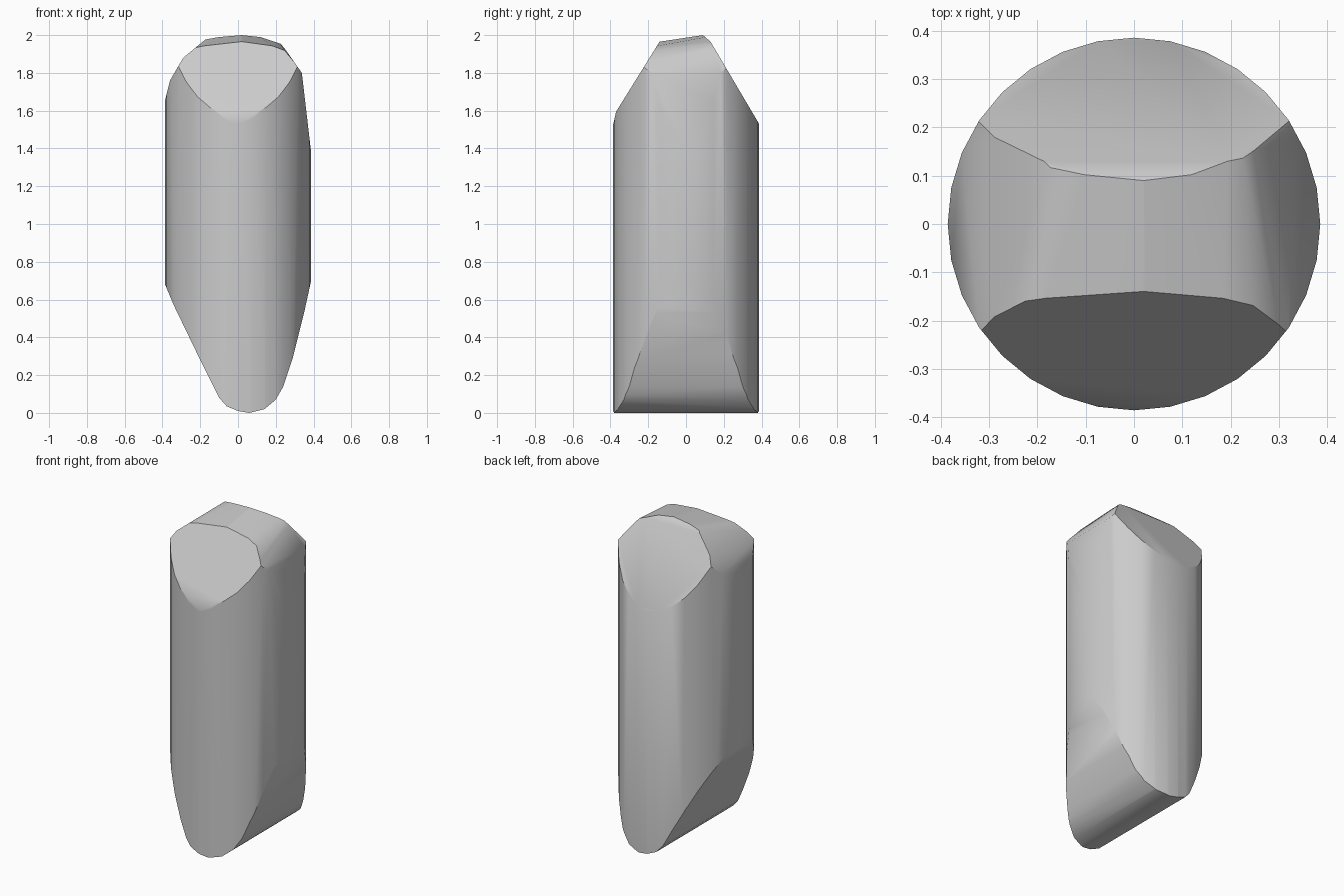
import bpy, bmesh, math
from mathutils import Vector

cube = bpy.data.objects.get("Cube")
if cube:
    bpy.data.objects.remove(cube)

grey = bpy.data.materials.new("plain grey")
grey.use_nodes = True
grey.diffuse_color = (0.6, 0.6, 0.6, 1)
grey.node_tree.nodes["Principled BSDF"].inputs["Base Color"].default_value = (0.6, 0.6, 0.6, 1)


def hull(name, points):
    """Convex solid around the given points."""
    bm = bmesh.new()
    for p in points:
        bm.verts.new(p)
    bmesh.ops.convex_hull(bm, input=bm.verts)
    bmesh.ops.dissolve_limit(bm, angle_limit=0.002, verts=bm.verts, edges=bm.edges)
    bmesh.ops.recalc_face_normals(bm, faces=bm.faces)
    mesh = bpy.data.meshes.new(name)
    bm.to_mesh(mesh)
    bm.free()
    mesh.materials.append(grey)
    obj = bpy.data.objects.new(name, mesh)
    bpy.context.collection.objects.link(obj)
    return obj


# Round body
R = 0.386
ring = [(R * math.cos(i * math.tau / 32), R * math.sin(i * math.tau / 32)) for i in range(32)]
body = hull("rounded_body", [(x, y, z) for x, y in ring for z in (-0.1, 2.1)])

# Front outline: lopsided wedge at the foot, dome at the head (x, z)
front = [(-0.39, 0.69), (-0.34, 0.57), (-0.2, 0.28), (-0.1, 0.08), (-0.06, 0.035),
         (0, 0.01), (0.06, 0), (0.14, 0.02), (0.2, 0.07), (0.24, 0.14), (0.29, 0.29),
         (0.35, 0.53), (0.387, 0.7), (0.387, 1.38), (0.338, 1.8), (0.27, 1.88),
         (0.2, 1.935), (0.02, 2.0), (-0.1, 1.975), (-0.29, 1.88), (-0.36, 1.76), (-0.39, 1.64)]


def top_drop(x, z, y):
    # The crown falls gently toward the front
    return z - 0.15 * (0.09 - y) if z > 1.9 else z


front_cut = hull("front_outline_cutter",
                 [(x, y, top_drop(x, z, y)) for x, z in front for y in (-0.5, 0.5)])

# Side outline: straight sides with sloping shoulders (y, z)
side = [(-0.387, -0.1), (0.387, -0.1), (0.387, 1.53), (0.13, 1.965), (0.09, 2.0),
        (-0.14, 1.965), (-0.37, 1.595), (-0.387, 1.52)]
side_cut = hull("side_outline_cutter", [(x, y, z) for y, z in side for x in (-0.5, 0.5)])

# Keep only what all three outlines share
bpy.context.view_layer.objects.active = body
body.select_set(True)
for cutter in (front_cut, side_cut):
    mod = body.modifiers.new("trim", "BOOLEAN")
    mod.operation = "INTERSECT"
    mod.solver = "EXACT"
    mod.object = cutter
    bpy.ops.object.modifier_apply(modifier=mod.name)
for cutter in (front_cut, side_cut):
    bpy.data.objects.remove(cutter)

# Rest on the ground, then smooth with crisp shoulder edges
low = min(v.co.z for v in body.data.vertices)
for v in body.data.vertices:
    v.co.z -= low
bpy.ops.object.shade_smooth_by_angle(angle=math.radians(35))
weighted = body.modifiers.new("even shading", "WEIGHTED_NORMAL")
weighted.keep_sharp = True
